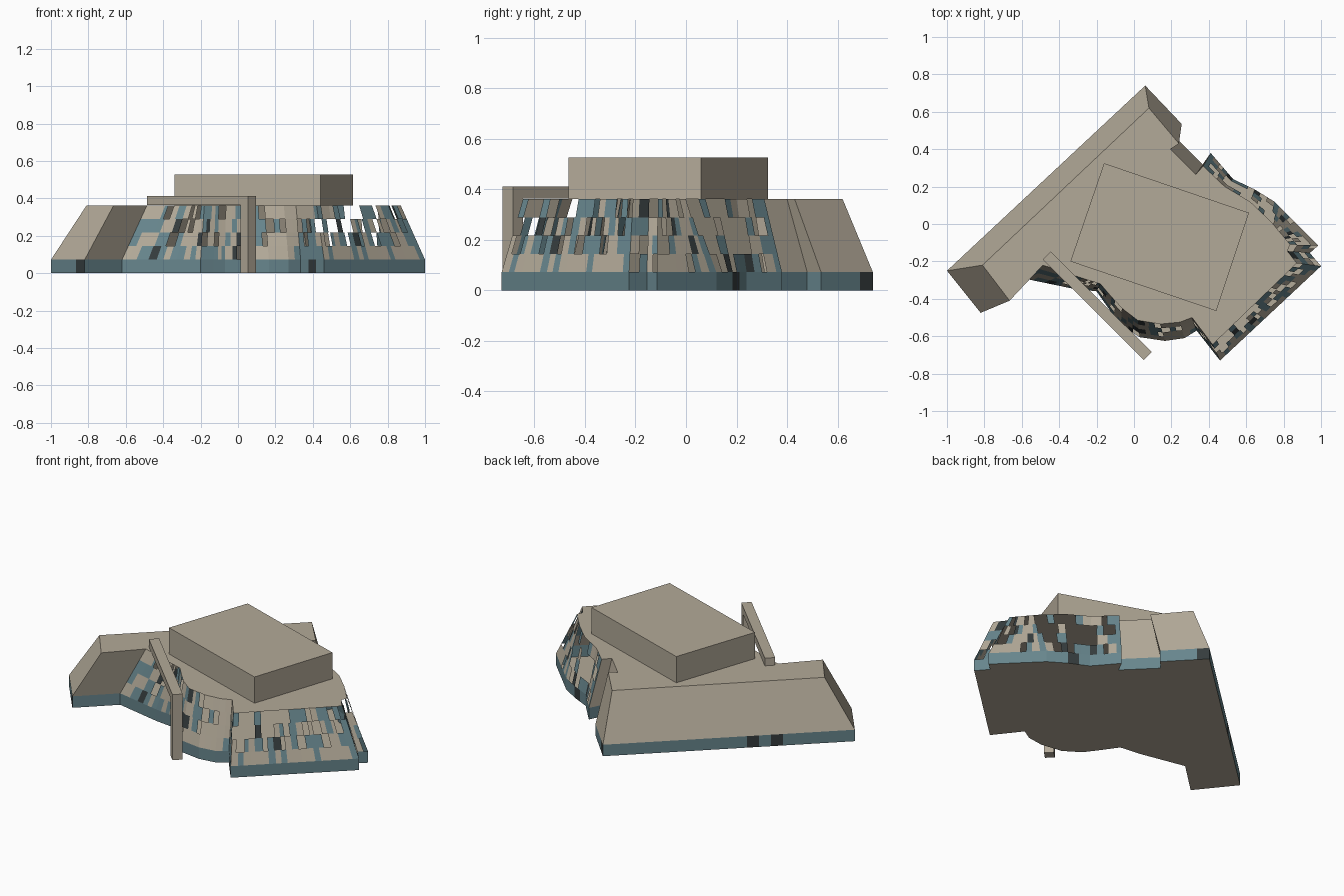
import bpy, bmesh, math, random
from mathutils import Vector

if "Cube" in bpy.data.objects:
    bpy.data.objects.remove(bpy.data.objects["Cube"])

random.seed(7)
BASE_H, ROOF_H, BOX_H = 0.072, 0.362, 0.527


def material(name, rgb):
    m = bpy.data.materials.new(name)
    m.diffuse_color = (*rgb, 1)
    m.use_nodes = True
    m.node_tree.nodes["Principled BSDF"].inputs["Base Color"].default_value = m.diffuse_color
    return m


STONE, GLASS, DARK = 0, 1, 2
MATS = [material("stone", (0.45, 0.40, 0.315)),
        material("teal_glass", (0.135, 0.235, 0.265)),
        material("dark_glass", (0.035, 0.045, 0.047))]


def finish(bm, name):
    me = bpy.data.meshes.new(name)
    bm.to_mesh(me)
    bm.free()
    for m in MATS:
        me.materials.append(m)
    ob = bpy.data.objects.new(name, me)
    bpy.context.collection.objects.link(ob)
    return ob


def face(bm, pts):
    return bm.faces.new([bm.verts.new(p) for p in pts])


def prism(name, outline, z0, z1):
    bm = bmesh.new()
    f = face(bm, [(x, y, z0) for x, y in outline])
    up = bmesh.ops.extrude_face_region(bm, geom=[f])["geom"]
    bmesh.ops.translate(bm, verts=[v for v in up if isinstance(v, bmesh.types.BMVert)],
                        vec=(0, 0, z1 - z0))
    bmesh.ops.recalc_face_normals(bm, faces=bm.faces)
    return finish(bm, name)


# Plan, clockwise: base x, y, roof x, y, and the wall kind that follows
# s = solid wall, n = north-east facade, e = south-east facade, c = curved facade
PLAN = [
    (-1.00, -0.25, -0.81, -0.22, "s"), (0.06, 0.74, 0.08, 0.62, "s"),
    (0.255, 0.535, 0.24, 0.43, "s"), (0.205, 0.48, 0.195, 0.40, "s"),
    (0.375, 0.31, 0.33, 0.265, "s"), (0.41, 0.38, 0.37, 0.31, "n"),
    (0.53, 0.24, 0.485, 0.20, "n"), (0.645, 0.185, 0.62, 0.12, "n"),
    (0.75, 0.12, 0.73, 0.015, "n"), (0.985, -0.115, 0.835, -0.11, "n"),
    (0.94, -0.155, 0.82, -0.145, "n"), (1.00, -0.225, 0.87, -0.21, "e"),
    (0.46, -0.73, 0.42, -0.645, "c"), (0.335, -0.57, 0.31, -0.50, "c"),
    (0.27, -0.61, 0.245, -0.525, "c"), (0.165, -0.625, 0.14, -0.535, "c"),
    (0.03, -0.605, 0.02, -0.515, "c"), (-0.07, -0.54, -0.065, -0.45, "c"),
    (-0.13, -0.46, -0.12, -0.39, "c"), (-0.20, -0.36, -0.18, -0.32, "c"),
    (-0.33, -0.345, -0.245, -0.30, "c"), (-0.62, -0.285, -0.487, -0.22, "s"),
    (-0.82, -0.475, -0.665, -0.41, "s"),
]
N = len(PLAN)


def corner(i, level):
    p = PLAN[i % N]
    if level == 2:
        return Vector((p[2], p[3], ROOF_H))
    return Vector((p[0], p[1], BASE_H * level))


def bays(length, size):
    return max(1, round(length / size))


# Roof slab and underside
bm = bmesh.new()
face(bm, [corner(i, 2) for i in reversed(range(N))])
finish(bm, "roof")
bm = bmesh.new()
face(bm, [corner(i, 0) for i in range(N)])
finish(bm, "floor")

# Plain sloping walls
bm = bmesh.new()
for i in range(N):
    if PLAN[i][4] == "s":
        face(bm, [corner(i + 1, 1), corner(i, 1), corner(i, 2), corner(i + 1, 2)])
finish(bm, "solid_walls")

# Ground storey: a ring of bays, each with an inset window
bm = bmesh.new()
windows = []
for i in range(N):
    a, b, c, d = corner(i, 0), corner(i + 1, 0), corner(i, 1), corner(i + 1, 1)
    n = bays((b - a).length, 0.07)
    for k in range(n):
        s, t = k / n, (k + 1) / n
        windows.append(face(bm, [a.lerp(b, t), a.lerp(b, s), c.lerp(d, s), c.lerp(d, t)]))
bmesh.ops.inset_individual(bm, faces=windows, thickness=0.010, depth=-0.002)
for f in windows:
    f.material_index = DARK if random.random() < 0.06 else GLASS
finish(bm, "ground_storey")

# Sloping facade: four rows of framed cells, stone, glazed or left open
ROWS = 4
OPEN = {"n": (0.30, 0.35, 0.40, 0.40), "e": (0.12, 0.22, 0.42, 0.50),
        "c": (0.12, 0.15, 0.18, 0.18)}
bm = bmesh.new()
glazed, opened = [], []
for i in range(N):
    kind = PLAN[i][4]
    if kind == "s":
        continue
    a, b, c, d = corner(i, 1), corner(i + 1, 1), corner(i, 2), corner(i + 1, 2)
    n = bays((b - a).length, 0.037)
    for r in range(ROWS):
        lo, hi = r / ROWS, (r + 1) / ROWS
        p0, p1, q0, q1 = a.lerp(c, lo), b.lerp(d, lo), a.lerp(c, hi), b.lerp(d, hi)
        # uneven column widths within each row
        cuts = [0] + [(k + random.uniform(-0.25, 0.25)) / n for k in range(1, n)] + [1]
        for s, t in zip(cuts, cuts[1:]):
            f = face(bm, [p0.lerp(p1, t), p0.lerp(p1, s), q0.lerp(q1, s), q0.lerp(q1, t)])
            u = random.random()
            if u < OPEN[kind][r]:
                opened.append(f)
            elif u < OPEN[kind][r] + 0.36:
                glazed.append(f)
bmesh.ops.inset_individual(bm, faces=glazed + opened, thickness=0.003)
for f in glazed:
    f.material_index = DARK if random.random() < 0.15 else GLASS
bmesh.ops.delete(bm, geom=opened, context="FACES")
finish(bm, "panel_facade")

# Rooftop block
prism("rooftop_block", [(-0.16, 0.325), (-0.34, -0.20), (0.44, -0.465), (0.615, 0.06)],
      ROOF_H, BOX_H)

# Diagonal beam resting on the roof, carried by a post at the front
prism("diagonal_beam", [(-0.487, -0.19), (0.053, -0.727), (0.095, -0.685), (-0.445, -0.148)],
      ROOF_H + 0.002, 0.412)
prism("beam_post", [(0.013, -0.687), (0.053, -0.727), (0.095, -0.685), (0.055, -0.645)],
      0, ROOF_H + 0.002)
